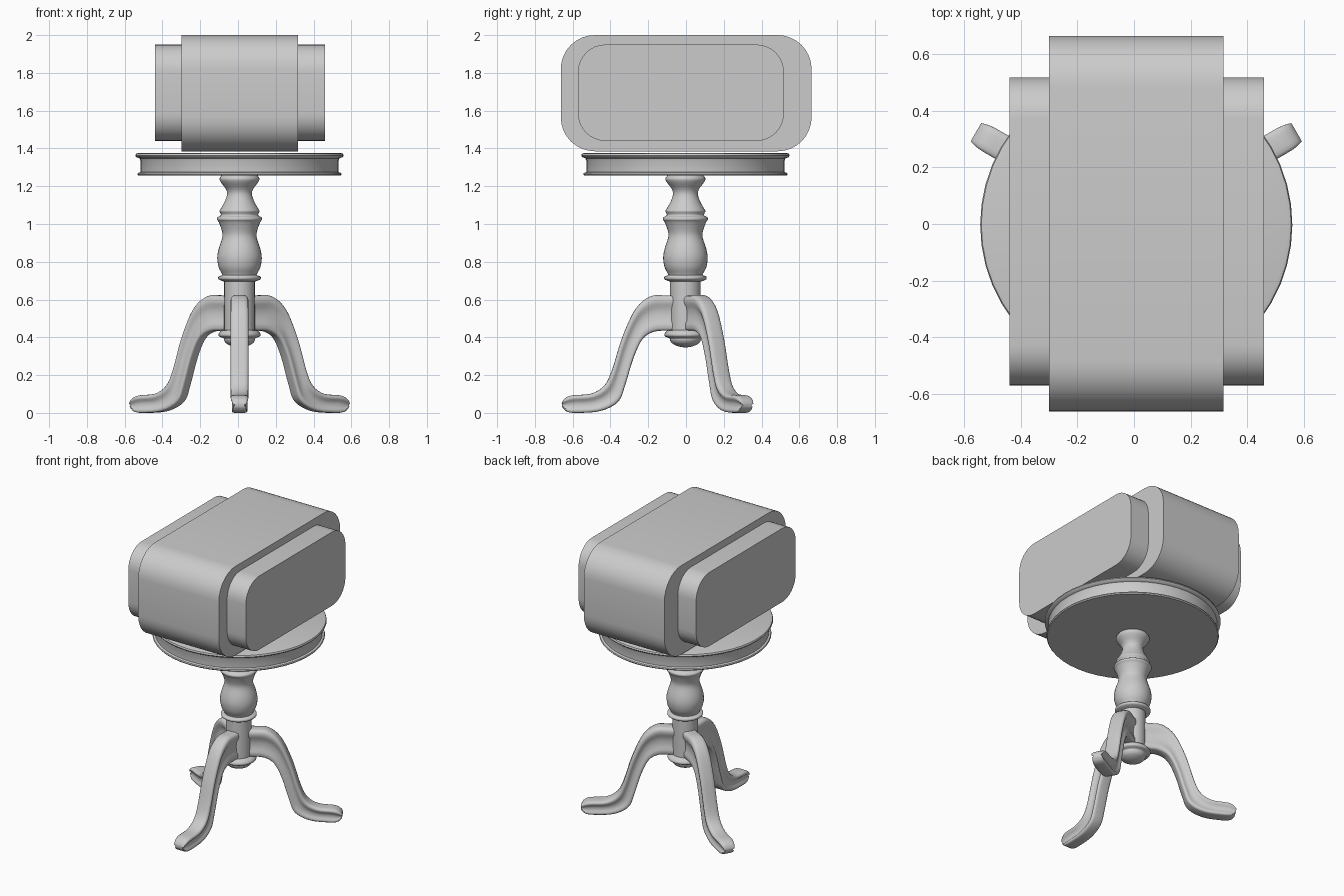
import bpy, bmesh, math
from mathutils import Vector, Matrix

if "Cube" in bpy.data.objects:
    bpy.data.objects.remove(bpy.data.objects["Cube"])

CX, CY = 0.008, -0.003   # axis of the pedestal table

grey = bpy.data.materials.new("plain grey")
grey.diffuse_color = (0.6, 0.6, 0.6, 1)
grey.use_nodes = True
grey.node_tree.nodes["Principled BSDF"].inputs["Base Color"].default_value = grey.diffuse_color


def finish(bm, name, angle=35):
    bmesh.ops.recalc_face_normals(bm, faces=bm.faces[:])
    me = bpy.data.meshes.new(name)
    bm.to_mesh(me)
    bm.free()
    me.materials.append(grey)
    ob = bpy.data.objects.new(name, me)
    bpy.context.collection.objects.link(ob)
    bpy.ops.object.select_all(action='DESELECT')
    ob.select_set(True)
    bpy.context.view_layer.objects.active = ob
    bpy.ops.object.shade_smooth_by_angle(angle=math.radians(angle))
    return ob


def smooth(pts, n=4):
    """Catmull-Rom curve through 2D points."""
    p = [Vector(q) for q in pts]
    p = [2 * p[0] - p[1]] + p + [2 * p[-1] - p[-2]]
    out = []
    for i in range(1, len(p) - 2):
        a, b, c, d = p[i - 1:i + 3]
        for k in range(n):
            t = k / n
            out.append(0.5 * (2 * b + (c - a) * t + (2 * a - 5 * b + 4 * c - d) * t * t
                              + (3 * b - a - 3 * c + d) * t ** 3))
    return out + [p[-2]]


def loft(bm, rings):
    """Skin closed rings of points and cap both ends."""
    vr = [[bm.verts.new(v) for v in r] for r in rings]
    n = len(vr[0])
    for a, b in zip(vr, vr[1:]):
        for i in range(n):
            j = (i + 1) % n
            bm.faces.new((a[i], a[j], b[j], b[i]))
    bm.faces.new(vr[0])
    bm.faces.new(vr[-1])


def lathe(name, profile, seg, angle=35):
    bm = bmesh.new()
    loft(bm, [[(CX + r * math.cos(2 * math.pi * i / seg),
                CY + r * math.sin(2 * math.pi * i / seg), z) for i in range(seg)]
              for r, z in profile])
    return finish(bm, name, angle)


def rounded_block(name, x0, x1, y0, y1, z0, z1, r, n=8):
    """Rounded rectangle in the y-z plane, extruded along x."""
    outline = []
    for k, (y, z) in enumerate([(y1 - r, z1 - r), (y0 + r, z1 - r),
                                (y0 + r, z0 + r), (y1 - r, z0 + r)]):
        for i in range(n + 1):
            a = math.pi / 2 * (k + i / n)
            outline.append((y + r * math.cos(a), z + r * math.sin(a)))
    bm = bmesh.new()
    loft(bm, [[(x, y, z) for y, z in outline] for x in (x0, x1)])
    return finish(bm, name)


# big rounded block and the smaller one that shows on both sides
rounded_block("main_block", -0.30, 0.317, -0.663, 0.665, 1.385, 2.0, 0.18)
rounded_block("side_block", -0.44, 0.46, -0.572, 0.518, 1.44, 1.95, 0.145)

# round table top with moulded edge
lathe("table_top", [(0.535, 1.376), (0.548, 1.372), (0.552, 1.362), (0.546, 1.354),
                    (0.53, 1.348), (0.525, 1.335), (0.525, 1.275), (0.538, 1.270),
                    (0.541, 1.263), (0.536, 1.256)], 48)

# turned column
lathe("column", smooth([
    (0.095, 1.258), (0.106, 1.24), (0.098, 1.22), (0.072, 1.185), (0.066, 1.155),
    (0.080, 1.115), (0.100, 1.08), (0.106, 1.068), (0.100, 1.055), (0.100, 1.045),
    (0.117, 1.035), (0.119, 1.022), (0.110, 1.01), (0.092, 0.96), (0.092, 0.925),
    (0.110, 0.87), (0.118, 0.82), (0.110, 0.77), (0.092, 0.735), (0.095, 0.728),
    (0.111, 0.722), (0.111, 0.708), (0.096, 0.70), (0.081, 0.695)], 3)
    + [(0.081, 0.44)] + smooth([
        (0.097, 0.435), (0.110, 0.42), (0.108, 0.405), (0.085, 0.395), (0.082, 0.385),
        (0.070, 0.368), (0.040, 0.353), (0.005, 0.346)], 3), 32, 50)

# curved leg: upper and lower rails (distance from axis, height)
top = smooth([(0.04, 0.622), (0.10, 0.622), (0.185, 0.617), (0.265, 0.55), (0.335, 0.40),
              (0.388, 0.23), (0.43, 0.145), (0.50, 0.102), (0.60, 0.093), (0.64, 0.075),
              (0.655, 0.052)])
bot = smooth([(0.04, 0.435), (0.09, 0.435), (0.165, 0.43), (0.227, 0.39), (0.275, 0.29),
              (0.318, 0.15), (0.355, 0.06), (0.45, 0.01), (0.58, 0.0), (0.63, 0.008),
              (0.652, 0.03)])
# half cross-section: (fraction from top to bottom, half width)
half = [(0.0, 0.022), (0.02, 0.036), (0.07, 0.045), (0.15, 0.047), (0.25, 0.045),
        (0.33, 0.036), (0.5, 0.032), (0.72, 0.034), (0.80, 0.041), (0.93, 0.041),
        (0.98, 0.036), (1.0, 0.025)]
section = half + [(t, -w) for t, w in reversed(half)]

for name, ang in (("front_leg", -90), ("back_right_leg", 30), ("back_left_leg", 150)):
    bm = bmesh.new()
    rings = []
    for a, b in zip(top, bot):
        toe = 1 - 0.2 * max(0, (a.x - 0.6) / 0.055) ** 2   # toe narrows slightly
        rings.append([(a.x + (b.x - a.x) * t, w * toe, a.y + (b.y - a.y) * t)
                      for t, w in section])
    loft(bm, rings)
    bm.transform(Matrix.Translation((CX, CY, 0)) @ Matrix.Rotation(math.radians(ang), 4, 'Z'))
    finish(bm, name, 50)
